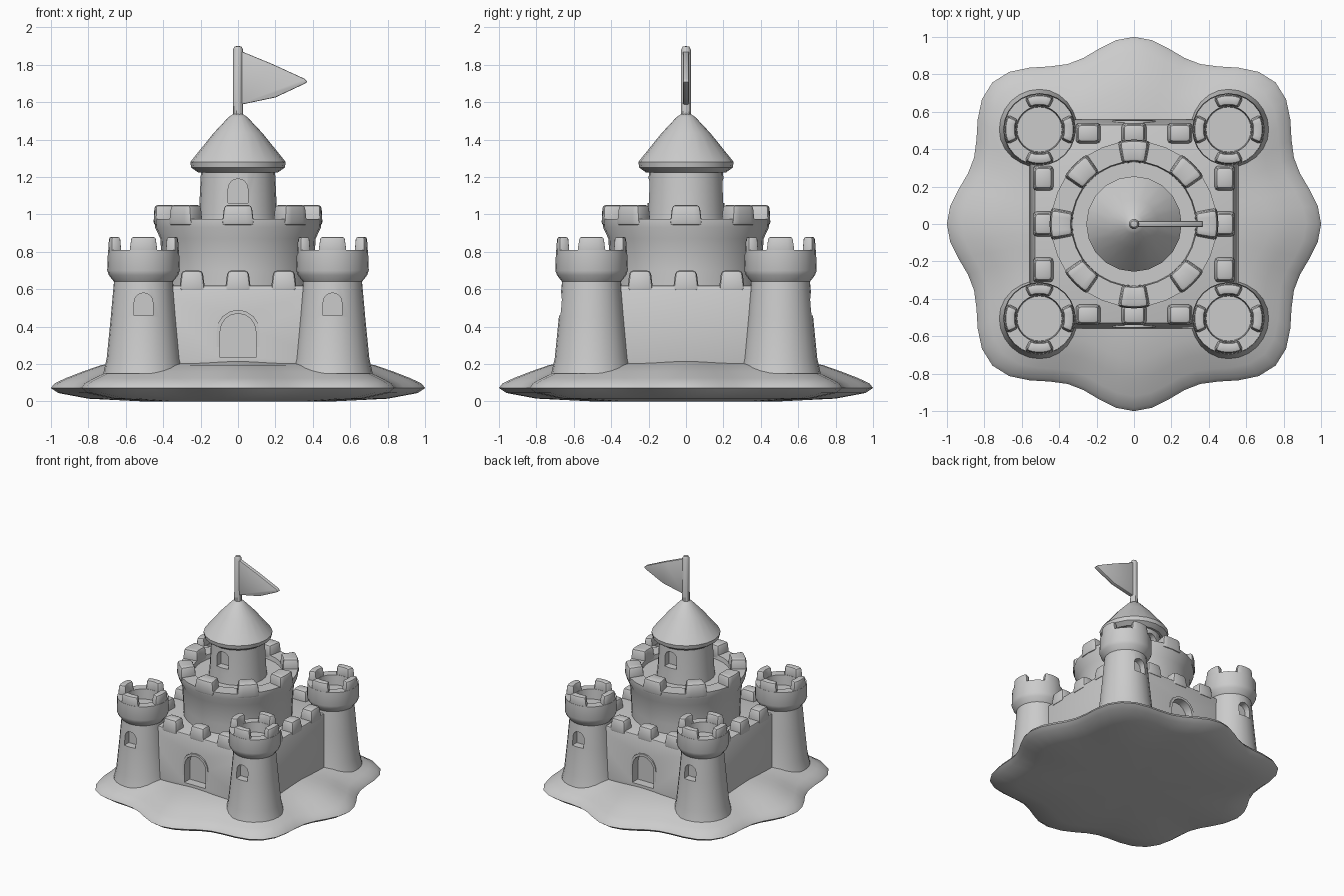
import bpy, bmesh
from math import sin, cos, pi, radians
from mathutils import Vector

cube = bpy.data.objects.get("Cube")
if cube:
    bpy.data.objects.remove(cube)

stone = bpy.data.materials.new("grey_stone")
stone.use_nodes = True
GREY = (0.6, 0.6, 0.6, 1)
stone.diffuse_color = GREY
stone.node_tree.nodes["Principled BSDF"].inputs["Base Color"].default_value = GREY


def finish(name, bm, bevel=0, cutters=(), angle=35):
    """Turn a bmesh into an object, apply its bevel and cuts, smooth it."""
    bmesh.ops.recalc_face_normals(bm, faces=bm.faces)
    me = bpy.data.meshes.new(name)
    bm.to_mesh(me)
    bm.free()
    me.materials.append(stone)
    ob = bpy.data.objects.new(name, me)
    bpy.context.collection.objects.link(ob)
    if bevel:
        mod = ob.modifiers.new("soft_edges", 'BEVEL')
        mod.width, mod.segments = bevel, 2
    for c in cutters:
        mod = ob.modifiers.new("opening", 'BOOLEAN')
        mod.object, mod.solver = c, 'EXACT'
    bpy.ops.object.select_all(action='DESELECT')
    bpy.context.view_layer.objects.active = ob
    ob.select_set(True)
    for mod in list(ob.modifiers):
        bpy.ops.object.modifier_apply(modifier=mod.name)
    for c in cutters:
        bpy.data.objects.remove(c)
    bpy.ops.object.shade_smooth_by_angle(angle=radians(angle))
    return ob


def lathe(profile, x=0, y=0, n=24, radius=lambda a: 1):
    """Revolve (radius, z) points that start and end on the axis."""
    bm = bmesh.new()
    rings = []
    for r, z in profile:
        count = n if r else 1
        rings.append([bm.verts.new((x + r * radius(a) * cos(a), y + r * radius(a) * sin(a), z))
                      for a in (2 * pi * i / n for i in range(count))])
    for lo, hi in zip(rings, rings[1:]):
        for i in range(n):
            j = (i + 1) % n
            quad = [lo[i % len(lo)], lo[j % len(lo)], hi[j % len(hi)], hi[i % len(hi)]]
            bm.faces.new(list(dict.fromkeys(quad)))
    return bm


def block(bm, centre, size, taper=1):
    """Add a box whose top can narrow."""
    for v in bmesh.ops.create_cube(bm, size=1)["verts"]:
        if v.co.z > 0:
            v.co.x *= taper
            v.co.y *= taper
        v.co = Vector(c + a * b for a, b, c in zip(v.co, size, centre))


def merlon_ring(name, centre, count, r_in, r_out, half, z_low, z_high, bevel):
    """Curved battlements spaced evenly around a round wall."""
    bm = bmesh.new()
    steps = 4
    for k in range(count):
        sections = []
        for i in range(steps + 1):
            t = 2 * i / steps - 1
            section = []
            for r, z, spread in ((r_in, z_low, 1), (r_out, z_low, 1),
                                 (r_out - 0.006, z_high, 0.85), (r_in + 0.006, z_high, 0.85)):
                a = 2 * pi * k / count + radians(half) * spread * t
                section.append(bm.verts.new((centre[0] + r * cos(a), centre[1] + r * sin(a), z)))
            sections.append(section)
        bm.faces.new(sections[0])
        bm.faces.new(sections[-1])
        for s0, s1 in zip(sections, sections[1:]):
            for i in range(4):
                j = (i + 1) % 4
                bm.faces.new((s0[i], s0[j], s1[j], s1[i]))
    return finish(name, bm, bevel=bevel)


def arch_outline(x, z, width, height):
    h = width / 2
    points = [(x - h, z), (x + h, z)]
    return points + [(x + h * cos(pi * i / 8), z + height - h + h * sin(pi * i / 8)) for i in range(9)]


def prism(outline, near, far):
    """Extrude an (x, z) outline from near to far along y."""
    bm = bmesh.new()
    ends = [[bm.verts.new((px, y, pz)) for px, pz in outline] for y in (near, far)]
    for end in ends:
        bm.faces.new(end)
    for i in range(len(outline)):
        j = (i + 1) % len(outline)
        bm.faces.new((ends[0][i], ends[0][j], ends[1][j], ends[1][i]))
    return bm


def arch_cutter(x, z, width, height, near, far):
    ob = finish("opening_cutter", prism(arch_outline(x, z, width, height), near, far))
    ob.hide_render = True
    return ob


# Wavy island base
finish("island_base", lathe(
    [(0, 0), (0.5, 0), (0.8, 0.015), (0.96, 0.045), (1, 0.072), (0.98, 0.097),
     (0.92, 0.125), (0.83, 0.16), (0.73, 0.195), (0.5, 0.22), (0, 0.225)],
    n=64, radius=lambda a: 0.98 + 0.055 * cos(8 * a) - 0.035 * cos(4 * a)), angle=60)

# Curtain walls with a doorway and thin door surround at front and back
walls = bmesh.new()
block(walls, (0, 0, 0.4), (1.12, 1.12, 0.44), taper=0.95)
finish("curtain_walls", walls, bevel=0.01,
       cutters=[arch_cutter(0, 0.235, 0.19, 0.235, s * 0.7, s * 0.485) for s in (-1, 1)])
for label, s in (("front", -1), ("back", 1)):
    finish(label + "_door_surround", prism(arch_outline(0, 0.22, 0.23, 0.27), s * 0.553, s * 0.5),
           cutters=[arch_cutter(0, 0.2, 0.19, 0.27, s * 0.7, s * 0.4)])

# Wall battlements
teeth = bmesh.new()
for t in (-0.245, 0, 0.245):
    for s in (-1, 1):
        block(teeth, (t, s * 0.485, 0.645), (0.14, 0.115, 0.11), taper=0.8)
        block(teeth, (s * 0.485, t, 0.645), (0.115, 0.14, 0.11), taper=0.8)
finish("wall_battlements", teeth, bevel=0.02)

# Corner towers with arched windows facing front or back
for sx, side in ((1, "left"), (-1, "right")):
    for sy, end in ((-1, "front"), (1, "back")):
        x, y = 0.505 * sx, 0.505 * sy
        label = end + "_" + side + "_tower"
        shaft = lathe([(0, 0.15), (0.215, 0.15), (0.197, 0.23), (0.175, 0.45), (0.158, 0.64),
                       (0.185, 0.675), (0.194, 0.7), (0.19, 0.81), (0.125, 0.81),
                       (0.12, 0.73), (0, 0.73)], x, y)
        finish(label, shaft,
               cutters=[arch_cutter(x, 0.46, 0.1, 0.12, y + sy * 0.3, y + sy * 0.11)])
        merlon_ring(label + "_battlements", (x, y), 4, 0.125, 0.19, 26, 0.78, 0.88, 0.014)

# Round keep
finish("keep", lathe([(0, 0.5), (0.4, 0.5), (0.405, 0.7), (0.415, 0.87), (0.443, 0.93),
                      (0.443, 0.975), (0.335, 0.975), (0.33, 0.94), (0, 0.94)], n=32))
merlon_ring("keep_battlements", (0, 0), 8, 0.328, 0.452, 11.5, 0.94, 1.05, 0.018)

# Turret with a window at front and back
finish("turret", lathe([(0, 0.9), (0.22, 0.9), (0.208, 1.02), (0.197, 1.25), (0, 1.25)]),
       cutters=[arch_cutter(0, 1.06, 0.105, 0.13, s * 0.3, s * 0.145) for s in (-1, 1)])

# Conical roof
finish("turret_roof", lathe([(0, 1.23), (0.215, 1.225), (0.25, 1.25), (0.255, 1.28),
                             (0.13, 1.435), (0.05, 1.52), (0.02, 1.54), (0, 1.54)], n=20))

# Flagpole and pennant
finish("flagpole", lathe([(0, 1.5), (0.028, 1.5), (0.027, 1.88), (0.018, 1.897), (0, 1.9)], n=10))
finish("pennant", prism([(0.01, 1.875), (0.18, 1.805), (0.355, 1.725), (0.372, 1.708),
                         (0.35, 1.695), (0.2, 1.625), (0.01, 1.585)], -0.016, 0.016), bevel=0.006)
